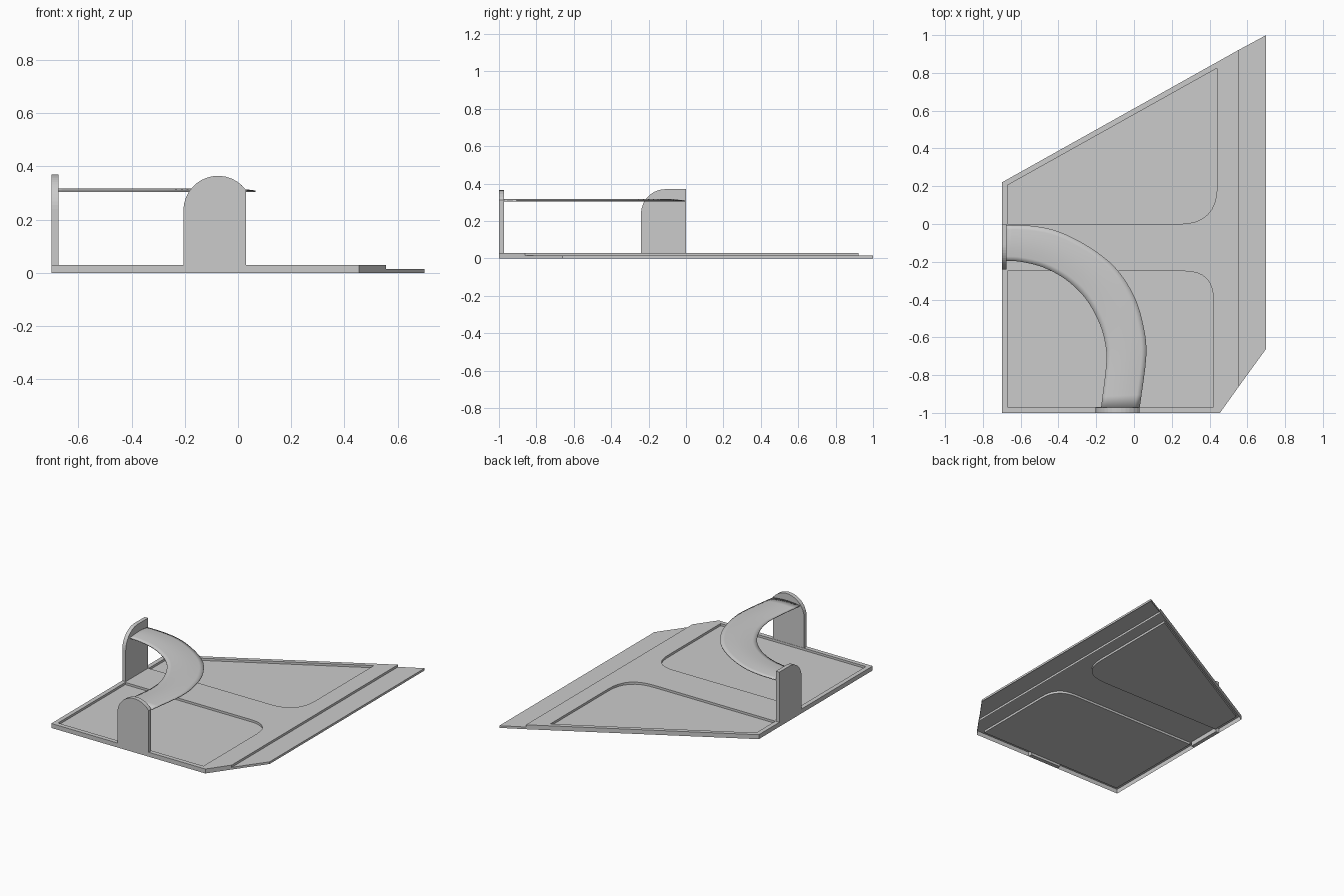
import bpy, bmesh, math
from mathutils import Vector

cube = bpy.data.objects.get("Cube")
if cube:
    bpy.data.objects.remove(cube, do_unlink=True)

grey = bpy.data.materials.new("light grey")
grey.use_nodes = True
tone = (0.6, 0.6, 0.6, 1)
grey.diffuse_color = tone
grey.node_tree.nodes["Principled BSDF"].inputs["Base Color"].default_value = tone

TOP, LOW = 0.03, 0.015


def finish(bm, name):
    mesh = bpy.data.meshes.new(name)
    bm.to_mesh(mesh)
    bm.free()
    obj = bpy.data.objects.new(name, mesh)
    bpy.context.collection.objects.link(obj)
    mesh.materials.append(grey)
    return obj


def loop(bm, points, z):
    verts = [bm.verts.new((x, y, z)) for x, y in points]
    return [bm.edges.new((a, verts[i - 1])) for i, a in enumerate(verts)], verts


def band(bm, lower, upper, flip=False):
    for i in range(len(lower)):
        quad = [lower[i - 1], lower[i], upper[i], upper[i - 1]]
        bm.faces.new(quad[::-1] if flip else quad)


def fillet(corner, before, after, radius, steps=8):
    """Round one corner of a polygon."""
    c = Vector(corner)
    a = c + (Vector(before) - c).normalized() * radius
    b = c + (Vector(after) - c).normalized() * radius
    pts = []
    for i in range(steps + 1):
        t = i / steps
        pts.append(tuple(a * (1 - t) ** 2 + c * 2 * t * (1 - t) + b * t * t))
    return pts


# Floor: hollow plate with two recessed rounded panels
def floor(name, outline, panels, top):
    bm = bmesh.new()
    edges, rim = loop(bm, outline, top)
    holes = []
    for panel in panels:
        hole_edges, hole = loop(bm, panel, top)
        edges += hole_edges
        holes.append((panel, hole))
    bmesh.ops.triangle_fill(bm, edges=edges, use_beauty=True, normal=(0, 0, 1))
    _, foot = loop(bm, outline, 0)
    band(bm, foot, rim)
    for panel, hole in holes:
        _, sunk = loop(bm, panel, LOW)
        band(bm, sunk, hole, True)
        bm.faces.new(sunk)
    for f in bm.faces:
        if abs(f.normal.z) > 0.5 and f.normal.z < 0:
            f.normal_flip()
    bm.normal_update()
    return finish(bm, name)


left, step, right = -0.7, 0.555, 0.7
front_panel = [(-0.67, -0.97), (0.42, -0.97)]
front_panel += fillet((0.42, -0.25), (0.42, -1), (-1, -0.25), 0.15) + [(-0.67, -0.25)]
back_panel = [(-0.67, 0.205), (-0.67, 0.0)]
back_panel += fillet((0.44, 0.0), (-1, 0.0), (0.44, 1), 0.2) + [(0.44, 0.825)]
floor("floor_plate", [(left, -1), (0.455, -1), (step, -0.86), (step, 0.922), (left, 0.22)],
      [front_panel, back_panel], TOP)
floor("side_ledge", [(step, -0.86), (right, -0.66), (right, 1), (step, 0.922)], [], LOW)


# Portal walls: profile in the wall plane, extruded through its thickness
def portal(name, profile, place, depth):
    bm = bmesh.new()
    face = bm.faces.new([bm.verts.new(place(u, z)) for u, z in profile])
    new = bmesh.ops.extrude_face_region(bm, geom=[face])["geom"]
    bmesh.ops.translate(bm, vec=depth, verts=[v for v in new if isinstance(v, bmesh.types.BMVert)])
    bmesh.ops.recalc_face_normals(bm, faces=bm.faces)
    return finish(bm, name)


def arch(centre, radius, spring, end_angle, steps=14):
    span = math.pi - end_angle
    return [(centre + radius * math.cos(math.pi - span * i / steps),
             spring + radius * math.sin(math.pi - span * i / steps)) for i in range(steps + 1)]


front = [(-0.205, 0)] + arch(-0.075, 0.13, 0.235, math.acos(0.105 / 0.13)) + [(0.03, 0)]
portal("front_portal", front, lambda u, z: (u, -1, z), (0, 0.028, 0))
side = [(-0.24, 0)] + arch(-0.11, 0.13, 0.24, math.pi / 2) + [(0, 0.37), (0, 0)]
portal("side_portal", side, lambda u, z: (left, u, z), (0.026, 0, 0))


# Curved roof: shallow crowned strip swept between the portals
def smooth_path(ctrl, steps=4):
    pts = [Vector(p) for p in ctrl]
    pts = [2 * pts[0] - pts[1]] + pts + [2 * pts[-1] - pts[-2]]
    path = []
    for a, b, c, d in zip(pts, pts[1:], pts[2:], pts[3:]):
        for i in range(steps):
            t = i / steps
            path.append(0.5 * (2 * b + (c - a) * t + (2 * a - 5 * b + 4 * c - d) * t ** 2
                               + (3 * b - a - 3 * c + d) * t ** 3))
    return path + [pts[-2]]


outer = smooth_path([(-0.68, -0.005), (-0.54, -0.01), (-0.4, -0.04), (-0.24, -0.12),
                     (-0.1, -0.23), (0, -0.38), (0.05, -0.54), (0.065, -0.7), (0.03, -0.975)])
inner = smooth_path([(-0.68, -0.195), (-0.6, -0.2), (-0.48, -0.23), (-0.36, -0.295),
                     (-0.26, -0.39), (-0.19, -0.51), (-0.155, -0.62), (-0.147, -0.74), (-0.175, -0.975)])
bm = bmesh.new()
rows = []
for o, i in zip(outer, inner):
    row = []
    for k in range(9):
        t = k / 8
        p = o.lerp(i, t)
        row.append(bm.verts.new((p.x, p.y, 0.310 + 0.008 * math.sin(math.pi * t))))
    rows.append(row)
for r, s in zip(rows, rows[1:]):
    for k in range(8):
        bm.faces.new([r[k], r[k + 1], s[k + 1], s[k]])
bmesh.ops.recalc_face_normals(bm, faces=bm.faces)
if sum(f.normal.z for f in bm.faces) < 0:
    bmesh.ops.reverse_faces(bm, faces=bm.faces)
roof = finish(bm, "curved_roof")
shell = roof.modifiers.new("thickness", "SOLIDIFY")
shell.thickness = 0.006
bpy.context.view_layer.objects.active = roof
roof.select_set(True)
bpy.ops.object.shade_smooth_by_angle(angle=math.radians(35))
